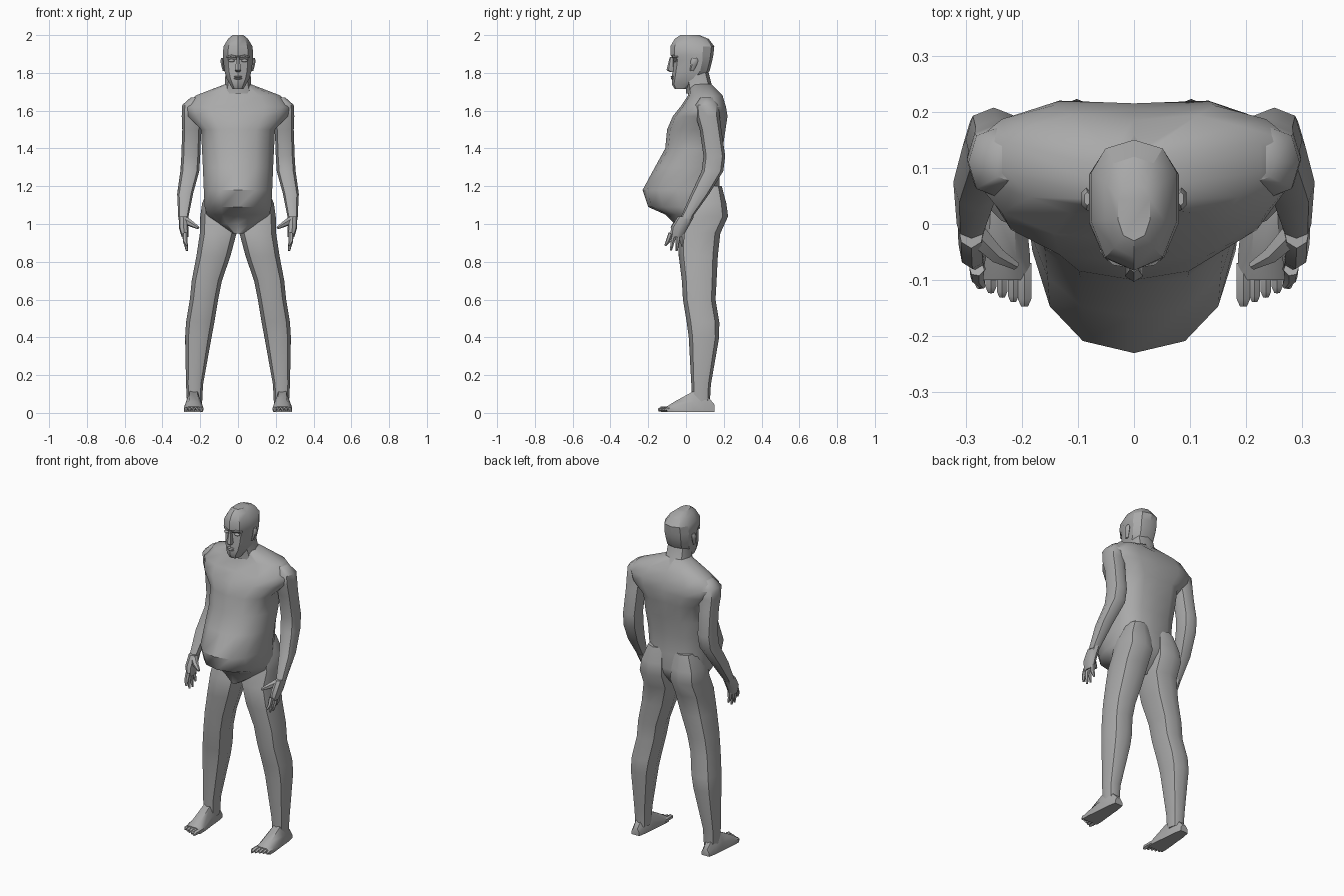
import bpy, bmesh, math
from mathutils import Matrix, Vector

if "Cube" in bpy.data.objects:
    bpy.data.objects.remove(bpy.data.objects["Cube"])

shade = 0.4
grey = bpy.data.materials.new("matte grey")
grey.use_nodes = True
grey.diffuse_color = (shade, shade, shade, 1)
grey.node_tree.nodes["Principled BSDF"].inputs["Base Color"].default_value = grey.diffuse_color


def skin(bm, loops):
    """Bridge a list of equal point loops and cap both ends."""
    rings = [[bm.verts.new(point) for point in loop] for loop in loops]
    count = len(rings[0])
    for lower, upper in zip(rings, rings[1:]):
        for i in range(count):
            j = (i + 1) % count
            bm.faces.new((lower[i], lower[j], upper[j], upper[i]))
    bm.faces.new(rings[0])
    bm.faces.new(rings[-1])


def circle(sides):
    """Sine and cosine pairs around a unit circle, starting at the front."""
    angles = [math.tau * k / sides for k in range(sides)]
    return [(math.sin(angle), math.cos(angle)) for angle in angles]


def full(value):
    """Push a circle coordinate outward for a slightly boxy section."""
    return math.copysign(abs(value) ** 0.85, value)


def trunk(bm, rows, sides, middle, furrow=0):
    """Symmetric loft; each row is height, half width, front and back."""
    loops = []
    for height, half, front, back in rows:
        centre = front + (back - front) * middle
        loop = []
        for side, ahead in circle(sides):
            reach = centre - front if ahead > 0 else back - centre
            loop.append(Vector((half * full(side), centre - reach * full(ahead), height)))
        loop[sides // 2].y -= furrow
        loops.append(loop)
    skin(bm, loops)


def limb(bm, rows, depth, sides=8):
    """Level rings along a path; each row is x, y, z and radius."""
    skin(bm, [[(x + radius * full(side), y - depth * radius * full(ahead), z)
               for side, ahead in circle(sides)] for x, y, z, radius in rows])


def tube(bm, points, radii, sides=6):
    """Tapered tube whose rings face from its first point to its last."""
    path = [Vector(point) for point in points]
    turn = (path[-1] - path[0]).to_track_quat("Z", "Y")
    skin(bm, [[point + turn @ Vector((side * radius, ahead * radius, 0))
               for side, ahead in circle(sides)] for point, radius in zip(path, radii)])


def ball(bm, centre, size):
    """Low-poly ellipsoid."""
    bmesh.ops.create_uvsphere(bm, u_segments=8, v_segments=6, radius=1,
                              matrix=Matrix.LocRotScale(Vector(centre), None, Vector(size)))


def finish(name, bm, mirror=False, crease=45):
    """Turn the mesh into a shaded object, mirrored for paired parts."""
    bmesh.ops.recalc_face_normals(bm, faces=bm.faces)
    mesh = bpy.data.meshes.new(name)
    bm.to_mesh(mesh)
    bm.free()
    mesh.materials.append(grey)
    part = bpy.data.objects.new(name, mesh)
    bpy.context.collection.objects.link(part)
    bpy.ops.object.select_all(action="DESELECT")
    part.select_set(True)
    bpy.context.view_layer.objects.active = part
    bpy.ops.object.shade_smooth_by_angle(angle=math.radians(crease))
    if mirror:
        part.modifiers.new("Mirror", "MIRROR").use_mirror_merge = False


# Torso from groin over the round belly to the sloping shoulders
bm = bmesh.new()
trunk(bm, [(0.95, 0.03, -0.05, 0.1), (1, 0.12, -0.06, 0.15), (1.05, 0.17, -0.11, 0.19),
           (1.09, 0.18, -0.2, 0.2), (1.18, 0.185, -0.23, 0.19), (1.3, 0.19, -0.165, 0.19),
           (1.4, 0.195, -0.11, 0.205), (1.5, 0.2, -0.1, 0.22), (1.57, 0.27, -0.07, 0.23),
           (1.62, 0.29, -0.03, 0.22), (1.68, 0.23, 0.01, 0.2), (1.74, 0.07, 0.02, 0.14)],
      sides=14, middle=0.6, furrow=0.015)
finish("torso", bm)

# Legs: ankle, calf, knee, thigh and rounded buttock
bm = bmesh.new()
limb(bm, [(0.23, 0.08, 0.05, 0.04), (0.23, 0.08, 0.15, 0.045), (0.21, 0.095, 0.4, 0.07),
          (0.2, 0.09, 0.48, 0.075), (0.18, 0.07, 0.6, 0.075), (0.165, 0.07, 0.7, 0.08),
          (0.13, 0.065, 0.83, 0.09), (0.105, 0.07, 0.95, 0.097), (0.102, 0.11, 1.04, 0.098),
          (0.1, 0.11, 1.11, 0.09), (0.09, 0.12, 1.2, 0.06)], depth=1.15)
finish("legs", bm, mirror=True)

# Feet: arched sections from heel to ball, then five toes
bm = bmesh.new()
foot_x = 0.235
arch = [(-1, 0), (1, 0), (1, 0.5), (0.5, 1), (-0.5, 1), (-1, 0.5)]
foot = [(0.15, 0.025, 0.04), (0.1, 0.035, 0.1), (0.04, 0.04, 0.11), (-0.06, 0.05, 0.055),
        (-0.1, 0.05, 0.03)]
skin(bm, [[(foot_x + side * half, y, rise * top + 0.005) for side, rise in arch]
          for y, half, top in foot])
for toe in range(5):
    x = foot_x + (toe - 2) * 0.02
    thick = 0.011 if toe else 0.014
    tip = toe * 0.008 - 0.147
    tube(bm, [(x, -0.07, 0.02), (x, tip + thick, 0.02), (x, tip, 0.015)],
         [thick, thick, thick / 2])
finish("feet", bm, mirror=True)

# Arms: shoulder, elbow and wrist
bm = bmesh.new()
limb(bm, [(0.22, 0.11, 1.67, 0.03), (0.24, 0.11, 1.63, 0.055), (0.243, 0.115, 1.57, 0.055),
          (0.245, 0.13, 1.5, 0.05), (0.25, 0.15, 1.36, 0.05), (0.255, 0.14, 1.28, 0.05),
          (0.28, 0.075, 1.16, 0.042), (0.29, 0, 1.03, 0.026)], depth=1.15)
finish("arms", bm, mirror=True)

# Hands: flat palm, four fingers and a thumb
bm = bmesh.new()
limb(bm, [(0.29, 0, 1.04, 0.024), (0.288, -0.035, 0.98, 0.025), (0.28, -0.05, 0.93, 0.018)],
     depth=1.8)
for finger in range(4):
    y = finger * 0.02 - 0.08
    spread = finger * 0.01 - 0.03
    drop = 0.03 * math.sin(finger)
    tube(bm, [(0.28, y, 0.95), (0.28, y + spread / 2, 0.91), (0.27, y + spread, 0.885 - drop)],
         [0.014, 0.012, 0.006])
tube(bm, [(0.28, -0.02, 1.02), (0.245, -0.055, 1), (0.21, -0.075, 0.98)], [0.022, 0.016, 0.008])
finish("hands", bm, mirror=True)

# Neck
bm = bmesh.new()
trunk(bm, [(1.69, 0.085, 0, 0.17), (1.74, 0.07, 0, 0.135), (1.82, 0.065, -0.02, 0.115)],
      sides=8, middle=0.5)
finish("neck", bm)

# Head: chin, jaw, eye line, brow and crown
bm = bmesh.new()
trunk(bm, [(1.715, 0.03, -0.06, 0), (1.74, 0.045, -0.075, 0.04), (1.77, 0.063, -0.075, 0.09),
           (1.81, 0.075, -0.072, 0.125), (1.87, 0.082, -0.065, 0.14), (1.895, 0.084, -0.083, 0.145),
           (1.94, 0.08, -0.083, 0.15), (1.98, 0.055, -0.06, 0.12), (2, 0.03, -0.03, 0.07)],
      sides=10, middle=0.6)
finish("head", bm, crease=30)

# Nose
bm = bmesh.new()
limb(bm, [(0, -0.07, 1.805, 0.012), (0, -0.08, 1.815, 0.018), (0, -0.075, 1.885, 0.008)],
     depth=1.3, sides=6)
finish("nose", bm)

# Lips
bm = bmesh.new()
for height in (1.77, 1.78):
    ball(bm, (0, -0.07, height), (0.022, 0.011, 0.005))
finish("lips", bm)

# Eyes and brows
bm = bmesh.new()
ball(bm, (0.035, -0.058, 1.865), (0.018, 0.01, 0.008))
tube(bm, [(0.01, -0.072, 1.885), (0.035, -0.067, 1.89), (0.06, -0.045, 1.885)],
     [0.007, 0.008, 0.004])
finish("eyes_and_brows", bm, mirror=True)

# Ears: narrow lobe widening to a tilted rim
bm = bmesh.new()
limb(bm, [(0.076, 0.03, 1.81, 0.005), (0.082, 0.04, 1.84, 0.008), (0.085, 0.045, 1.865, 0.01),
          (0.083, 0.045, 1.88, 0.006)], depth=2, sides=6)
finish("ears", bm, mirror=True)
